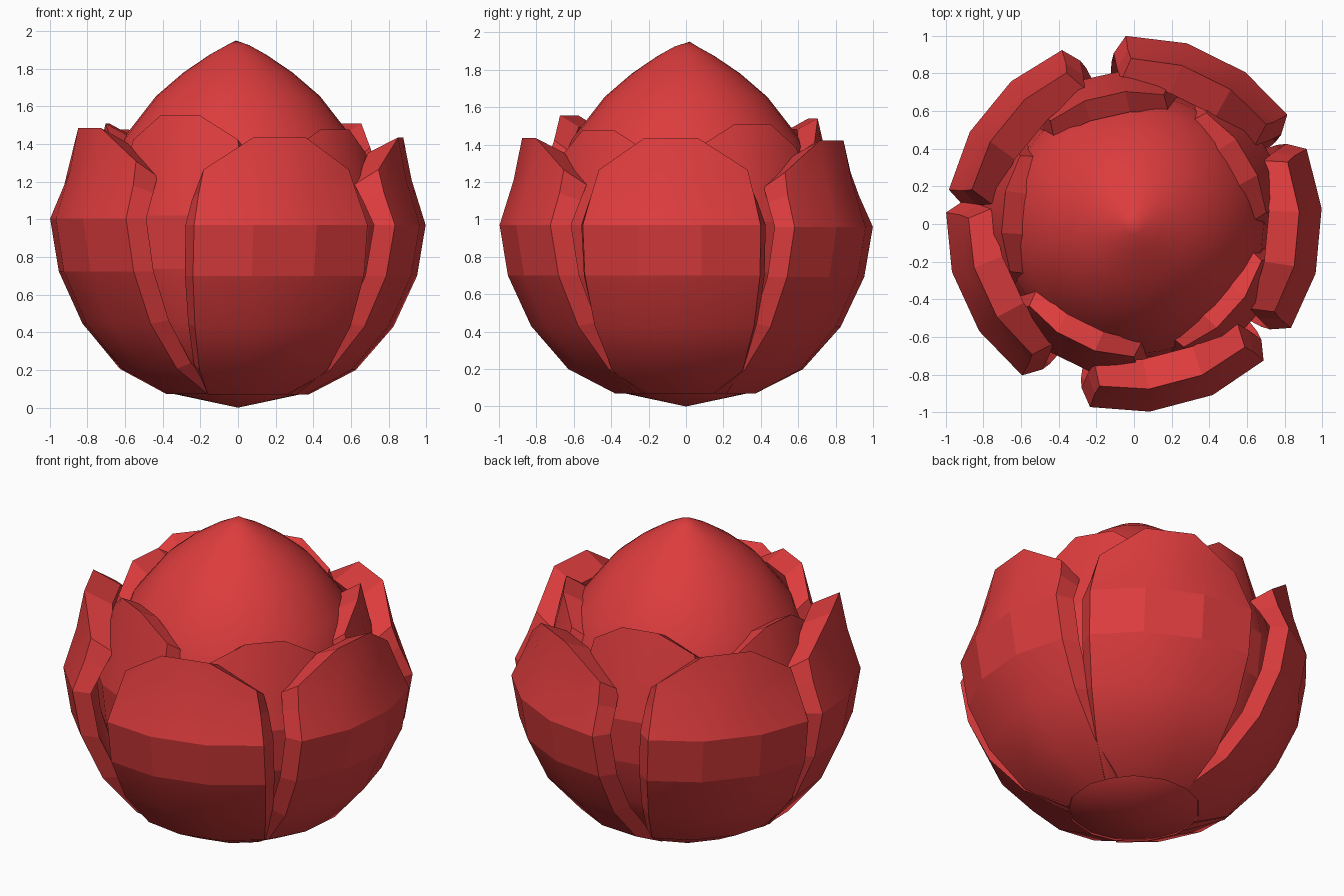
import bpy, bmesh, math

if "Cube" in bpy.data.objects:
    bpy.data.objects.remove(bpy.data.objects["Cube"])

red = bpy.data.materials.new("petal red")
red.diffuse_color = (0.72, 0.045, 0.047, 1)
red.use_nodes = True
red.node_tree.nodes["Principled BSDF"].inputs["Base Color"].default_value = red.diffuse_color


def finish(name, bm):
    bmesh.ops.recalc_face_normals(bm, faces=bm.faces)
    me = bpy.data.meshes.new(name)
    bm.to_mesh(me)
    bm.free()
    me.materials.append(red)
    ob = bpy.data.objects.new(name, me)
    bpy.context.collection.objects.link(ob)
    return ob


def lathe(name, profile, n):
    """Closed smooth body turned about z; first and last points are poles."""
    bm = bmesh.new()
    bottom = bm.verts.new((0, 0, profile[0][1]))
    top = bm.verts.new((-0.01, 0.02, profile[-1][1]))
    rings = [[bm.verts.new((r * math.cos(2 * math.pi * i / n),
                            r * math.sin(2 * math.pi * i / n), z)) for i in range(n)]
             for r, z in profile[1:-1]]
    for i in range(n):
        j = (i + 1) % n
        bm.faces.new((bottom, rings[0][j], rings[0][i]))
        bm.faces.new((top, rings[-1][i], rings[-1][j]))
        for a, b in zip(rings, rings[1:]):
            bm.faces.new((a[i], a[j], b[j], b[i]))
    for f in bm.faces:
        f.smooth = True
    return finish(name, bm)


def petal(name, rows, angle, zscale):
    """Thick curved shell, four columns wide.
    Row: radius, height, half angle, drop at the side columns, thickness, inner lip drop."""
    bm = bmesh.new()
    cols = (-1, -0.36, 0.34, 1)
    outer, inner = [], []
    for r, z, half, drop, thick, lip in rows:
        o, n = [], []
        for k, c in enumerate(cols):
            side = k in (0, 3)
            h = (z - drop * side) * zscale
            a = math.radians(angle + c * half)
            o.append(bm.verts.new((r * math.cos(a), r * math.sin(a), h)))
            a = math.radians(angle + c * half * 1.15)
            q = r - thick * (0.72 if side else 1)
            n.append(bm.verts.new((q * math.cos(a), q * math.sin(a), h - lip)))
        outer.append(o)
        inner.append(n)
    last = len(rows) - 1
    # outer and inner skins, with a faceted belt at the widest part
    for grid in (outer, inner):
        for i in range(last):
            for k in range(3):
                f = bm.faces.new((grid[i][k], grid[i][k + 1], grid[i + 1][k + 1], grid[i + 1][k]))
                f.smooth = i != 3
    # flat rim all the way round
    loop = ([(0, k) for k in range(4)] + [(i, 3) for i in range(1, last + 1)]
            + [(last, k) for k in (2, 1, 0)] + [(i, 0) for i in range(last - 1, 0, -1)])
    for (a, b), (c, d) in zip(loop, loop[1:] + loop[:1]):
        bm.faces.new((outer[a][b], outer[c][d], inner[c][d], inner[a][b]))
    for grid in (outer, inner):
        for i in (3, 4):
            for k in range(3):
                bm.edges.get((grid[i][k], grid[i][k + 1])).smooth = False
    return finish(name, bm)


# Pointed bud in the middle
lathe("bud_core", [(0, 0), (0.375, 0.08), (0.53, 0.26), (0.64, 0.48), (0.70, 0.75),
                   (0.715, 1.0), (0.69, 1.22), (0.61, 1.43), (0.435, 1.655),
                   (0.29, 1.78), (0.15, 1.875), (0.06, 1.925), (0, 1.95)], 32)

# Five inner petals
inner_rows = [(0.35, 0.09, 38, 0, 0.03, -0.03), (0.56, 0.22, 33, 0, 0.06, 0),
              (0.71, 0.45, 31, 0, 0.08, 0), (0.79, 0.73, 30, 0, 0.09, 0),
              (0.82, 1.01, 29, 0, 0.09, 0), (0.765, 1.28, 27, 0.05, 0.10, 0.03),
              (0.705, 1.54, 26, 0.13, 0.11, 0.06)]
for i, (a, s) in enumerate([(31, 0.98), (103, 1.0), (175, 0.98), (244, 1.01), (318, 0.96)]):
    petal(f"inner_petal_{i + 1}", inner_rows, a, s)

# Five outer petals
outer_rows = [(0.38, 0.07, 40, 0, 0.03, -0.05), (0.63, 0.20, 34, 0, 0.08, -0.03),
              (0.83, 0.43, 31, 0, 0.11, -0.02), (0.955, 0.70, 29.5, 0, 0.12, 0),
              (1.0, 0.97, 28.5, 0, 0.12, 0), (0.925, 1.21, 28, 0.07, 0.13, 0.04),
              (0.88, 1.435, 27, 0.17, 0.16, 0.08)]
for i, (a, s) in enumerate([(-5, 1.0), (64, 0.99), (141, 1.03), (205, 1.035), (285, 1.0)]):
    petal(f"outer_petal_{i + 1}", outer_rows, a, s)
